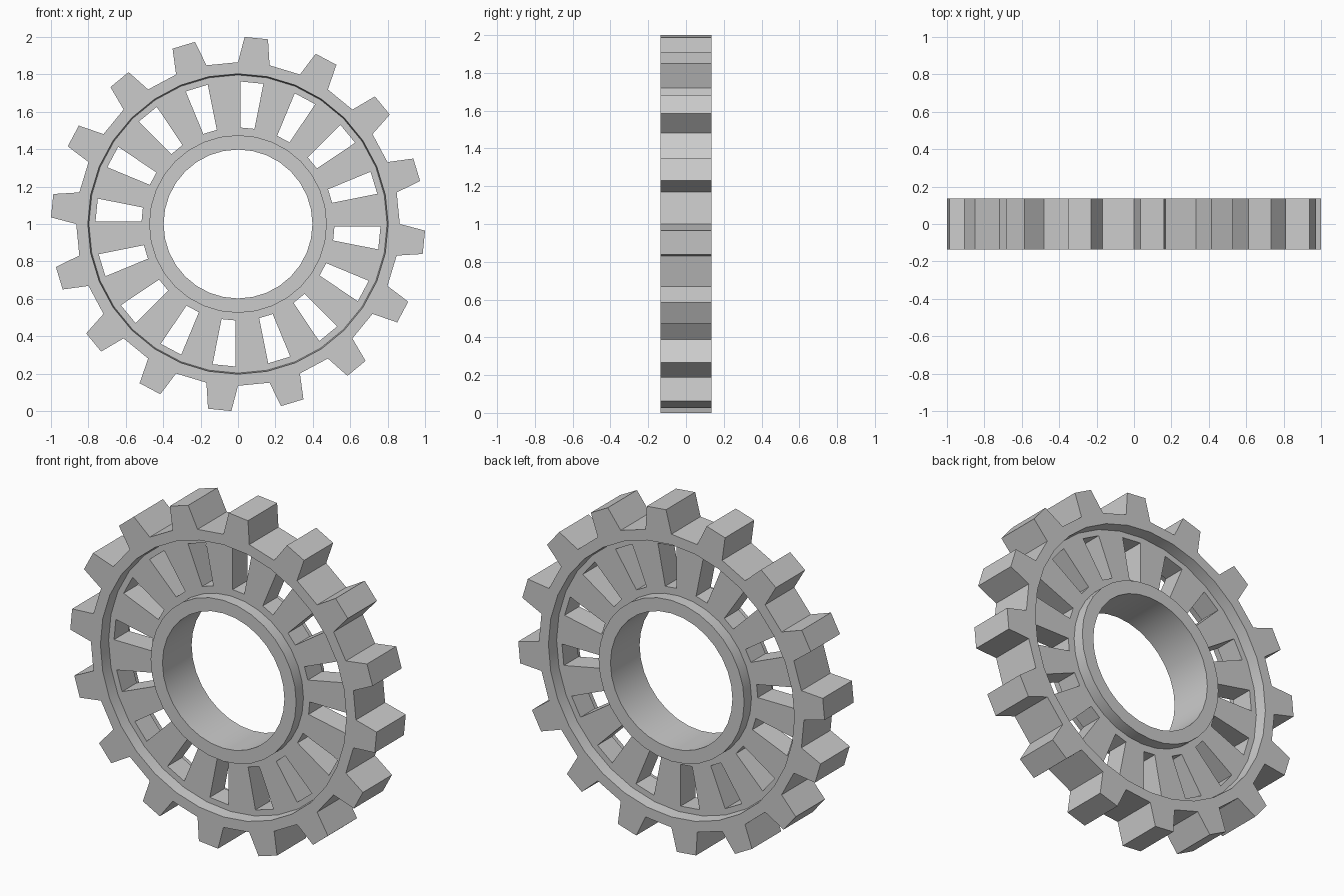
import bpy, bmesh
from math import sin, cos, radians

if "Cube" in bpy.data.objects:
    bpy.data.objects.remove(bpy.data.objects["Cube"])

TEETH = 16
N = TEETH * 2                 # alternating tooth / gap sectors
STEP = 360 / N
H, W = 0.136, 0.068           # half thickness of rim and hub, and of the recessed web

# half section as (radius, half thickness): bore, hub, web, rim
SECTION = [(0.398, H), (0.475, H), (0.475, W), (0.797, W), (0.803, H), (0.865, H)]
WEB = 2                       # section segment that carries the slots

bm = bmesh.new()


def vert(r, deg, y):
    a = radians(deg)
    return bm.verts.new((r * cos(a), y, 1 + r * sin(a)))


def loop_band(a, b):
    """Quads joining two four-cornered loops."""
    for i in range(4):
        j = (i + 1) % 4
        bm.faces.new((a[i], a[j], b[j], b[i]))


# rings[side][sector][section point]
rings = [[[vert(r, k * STEP, s * y) for r, y in SECTION] for k in range(N)]
         for s in (-1, 1)]

for k in range(N):
    n = (k + 1) % N
    mid = (k + 0.5) * STEP
    toothed = k % 2 == 1
    slots, tips = [], []
    for side, s in zip(rings, (-1, 1)):
        p, q = side[k], side[n]
        # hub, web and rim faces
        for i in range(len(SECTION) - 1):
            quad = (p[i], p[i + 1], q[i + 1], q[i])
            if i == WEB and toothed:
                hole = [vert(r, mid + d, s * W) for r, d in
                        ((0.516, -4.2), (0.762, -4.65), (0.762, 4.65), (0.516, 4.2))]
                loop_band(quad, hole)
                slots.append(hole)
            else:
                bm.faces.new(quad)
        # tooth side face
        if toothed:
            tip = [vert(1.0005, mid + d, s * H) for d in (-3.6, 3.6)]
            bm.faces.new((p[-1], tip[0], tip[1], q[-1]))
            tips.append(tip)
    f, b = rings
    # bore wall
    bm.faces.new((f[k][0], f[n][0], b[n][0], b[k][0]))
    if toothed:
        # slot walls
        loop_band(*slots)
        # tooth flanks and tip
        outline = [[side[k][-1], t[0], t[1], side[n][-1]] for side, t in zip(rings, tips)]
        for i in range(3):
            bm.faces.new((outline[0][i], outline[0][i + 1], outline[1][i + 1], outline[1][i]))
    else:
        # valley between teeth
        bm.faces.new((f[k][-1], f[n][-1], b[n][-1], b[k][-1]))

bmesh.ops.recalc_face_normals(bm, faces=bm.faces)
mesh = bpy.data.meshes.new("gear_wheel")
bm.to_mesh(mesh)
bm.free()
gear = bpy.data.objects.new("gear_wheel", mesh)
bpy.context.collection.objects.link(gear)

# smooth bore and rings, sharp tooth edges
bpy.context.view_layer.objects.active = gear
gear.select_set(True)
bpy.ops.object.shade_smooth_by_angle(angle=radians(30))
